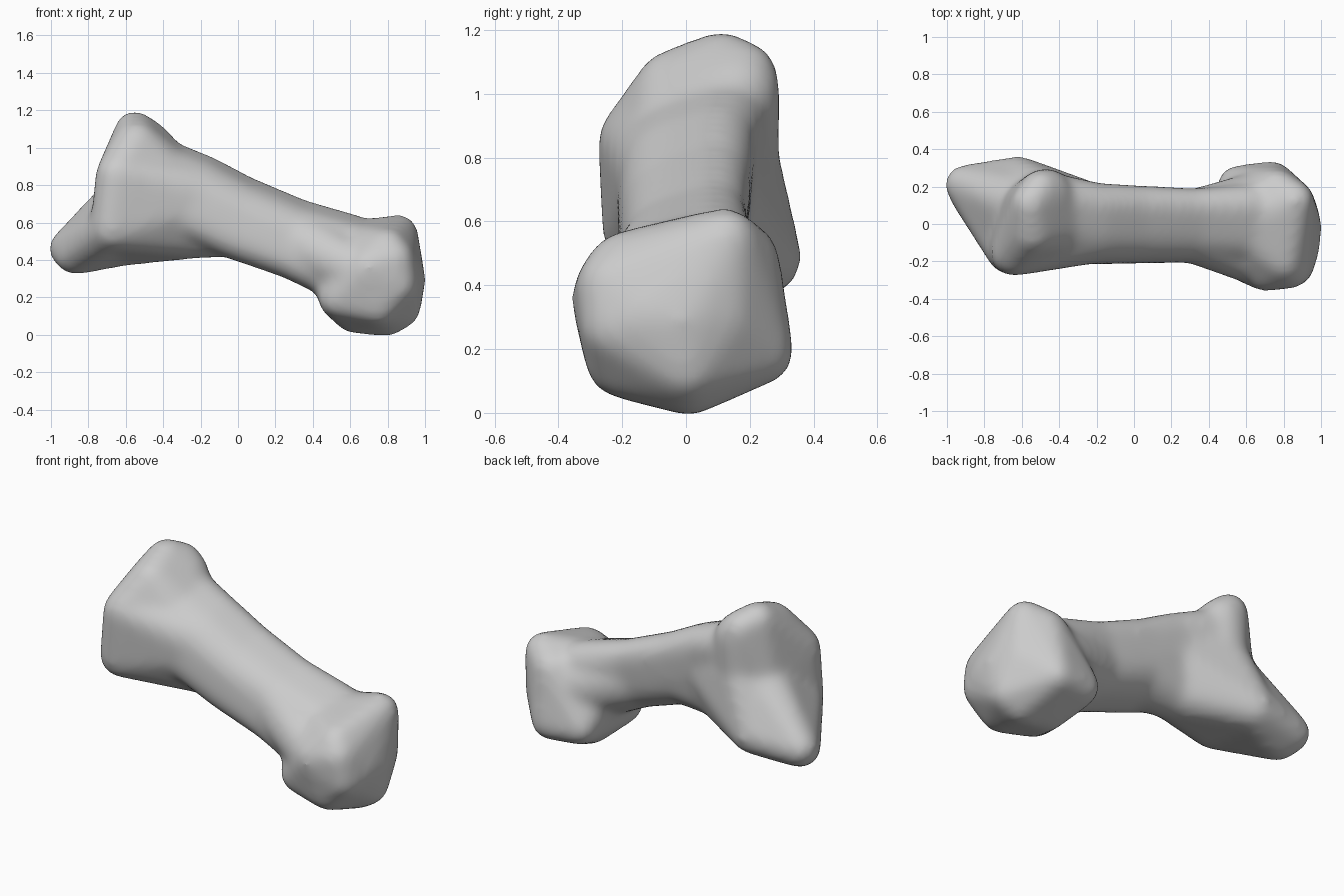
import bpy, bmesh
from mathutils import Matrix

cube = bpy.data.objects.get("Cube")
if cube:
    bpy.data.objects.remove(cube)

mat = bpy.data.materials.new("bone grey")
mat.use_nodes = True
colour = (0.6, 0.6, 0.6, 1)
mat.diffuse_color = colour
mat.node_tree.nodes["Principled BSDF"].inputs["Base Color"].default_value = colour

bm = bmesh.new()
SWELL = 0.0016  # divided by the radius, offsets the shrinkage of the smoothing


def hull(*balls):
    """Add the convex hull of a few balls, each (x, y, z, radius)."""
    part = bmesh.new()
    for x, y, z, r in balls:
        bmesh.ops.create_icosphere(part, subdivisions=3, radius=r + SWELL / r,
                                   matrix=Matrix.Translation((x, y, z)))
    res = bmesh.ops.convex_hull(part, input=part.verts)
    junk = {g for g in res["geom_interior"] + res["geom_unused"]
            if isinstance(g, bmesh.types.BMVert)}
    bmesh.ops.delete(part, geom=list(junk), context='VERTS')
    bmesh.ops.recalc_face_normals(part, faces=part.faces)
    temp = bpy.data.meshes.new("temp")
    part.to_mesh(temp)
    part.free()
    bm.from_mesh(temp)
    bpy.data.meshes.remove(temp)


# Shaft: chain of balls, with a ridge along the upper back and lower front
shaft = [(-0.42, 0.03, 0.79, 0.22), (-0.22, 0.0, 0.725, 0.205), (0.0, -0.005, 0.62, 0.195),
         (0.3, -0.01, 0.505, 0.182), (0.58, -0.01, 0.40, 0.21)]


def station(ball):
    x, y, z, r = ball
    return [ball, (x + 0.03, y + 0.1, z + 0.12, r - 0.1), (x - 0.02, y - 0.08, z - 0.09, r - 0.08)]


for a, b in zip(shaft, shaft[1:]):
    hull(*station(a), *station(b))

# Base: upper, front and lower lobes
upper = (-0.555, 0.11, 1.095, 0.085)
upper_front = (-0.545, -0.03, 1.01, 0.12)
upper_rear = (-0.5, 0.185, 1.06, 0.085)
upper_back = (-0.47, 0.165, 1.0, 0.12)
front = (-0.64, -0.155, 0.85, 0.11)
front_low = (-0.67, -0.14, 0.57, 0.11)
lower = (-0.905, 0.21, 0.46, 0.09)
lower_tip = (-0.87, 0.15, 0.43, 0.095)
lower_back = (-0.62, 0.24, 0.49, 0.11)
middle = (-0.58, 0.08, 0.75, 0.13)
rear = (-0.48, 0.16, 0.80, 0.12)
under = (-0.25, 0.02, 0.565, 0.15)
hull(upper, upper_front, upper_rear, upper_back, front, middle, rear, shaft[0])
hull(lower, lower_tip, lower_back, front_low, middle, shaft[0])
hull(front, front_low, middle, under, shaft[0], shaft[1])
hull(lower_back, front_low, under, rear, shaft[0], shaft[1])
hull(under, shaft[1], shaft[2])

# Neck: flare between the shaft and the head
hull(shaft[3], (0.6, -0.17, 0.36, 0.13), (0.62, 0.08, 0.4, 0.18))

# Head: broad rounded block
hull((0.86, 0.125, 0.54, 0.085), (0.76, 0.18, 0.48, 0.1),
     (0.80, -0.20, 0.46, 0.09), (0.83, -0.23, 0.40, 0.1),
     (0.70, -0.25, 0.36, 0.095), (0.85, -0.22, 0.27, 0.1),
     (0.75, -0.20, 0.16, 0.1), (0.80, 0.01, 0.09, 0.08),
     (0.62, 0.01, 0.105, 0.08), (0.87, 0.0, 0.14, 0.09),
     (0.74, 0.24, 0.19, 0.08), (0.55, 0.21, 0.2, 0.085),
     (0.54, -0.175, 0.195, 0.095), (0.89, -0.11, 0.3, 0.09),
     (0.90, 0.0, 0.29, 0.085), (0.85, 0.11, 0.3, 0.1),
     (0.6, 0.0, 0.40, 0.2))

mesh = bpy.data.meshes.new("bone")
bm.to_mesh(mesh)
bm.free()
bone = bpy.data.objects.new("bone", mesh)
bpy.context.collection.objects.link(bone)
mesh.materials.append(mat)

# Fuse the parts into one soft surface
remesh = bone.modifiers.new("fuse", 'REMESH')
remesh.mode = 'VOXEL'
remesh.voxel_size = 0.02
remesh.use_smooth_shade = True
smooth = bone.modifiers.new("soften", 'SMOOTH')
smooth.factor = 0.5
smooth.iterations = 24
